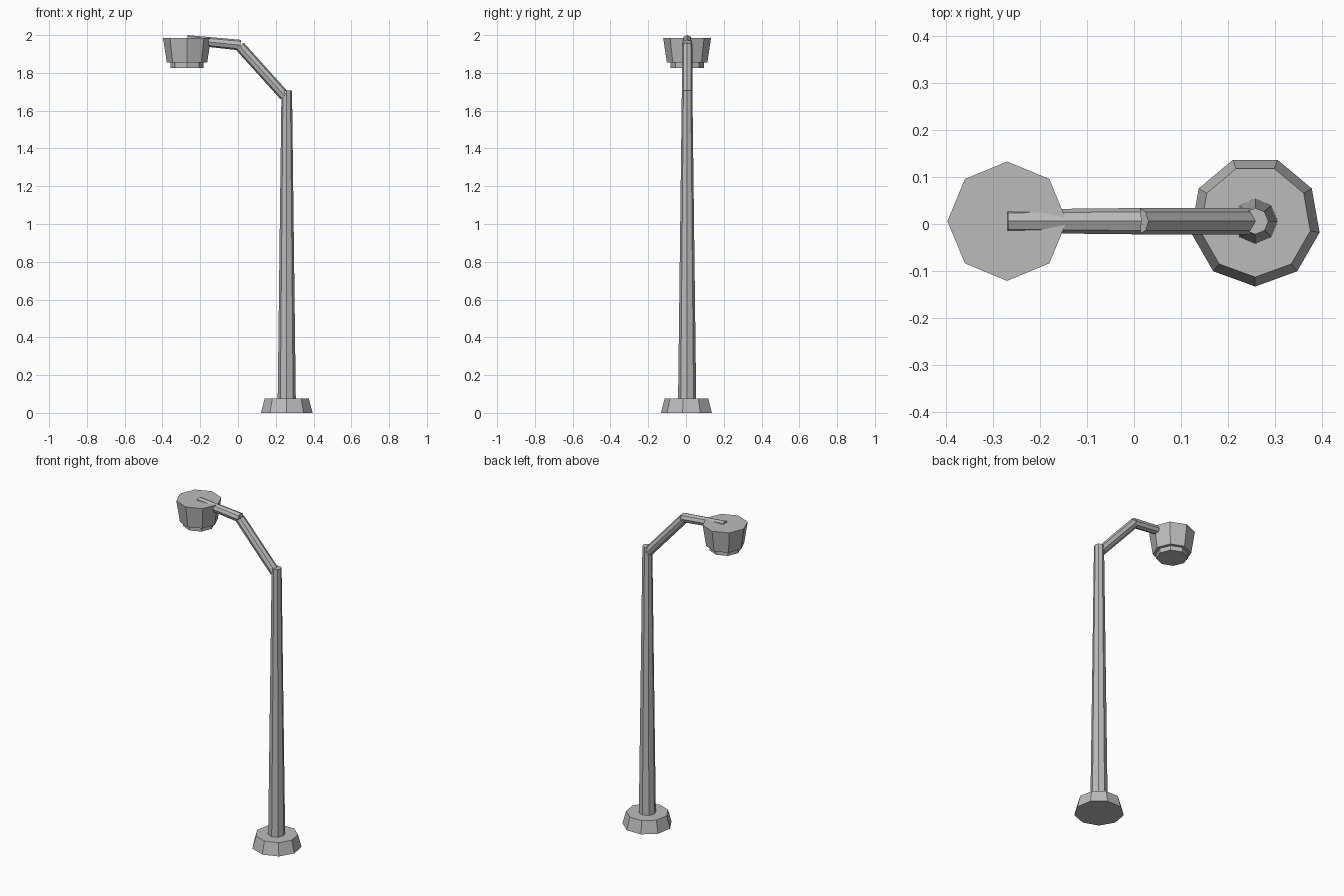
import bpy, bmesh, math
from mathutils import Vector, Matrix

if "Cube" in bpy.data.objects:
    bpy.data.objects.remove(bpy.data.objects["Cube"])

metal = bpy.data.materials.new("grey_metal")
metal.use_nodes = True
GREY = (0.5, 0.5, 0.5, 1)
metal.diffuse_color = GREY
metal.node_tree.nodes["Principled BSDF"].inputs["Base Color"].default_value = GREY

Y = 0.006        # shared centre line
POLE_X = 0.258
LAMP_X = -0.27


def lathe(name, sides, start, rings, matrix):
    """Closed flat-shaded prism from (radius, height) rings along local z."""
    bm = bmesh.new()
    loops = []
    for r, h in rings:
        angles = [start + math.tau * i / sides for i in range(sides)]
        loops.append([bm.verts.new((r * math.cos(a), r * math.sin(a), h)) for a in angles])
    for low, high in zip(loops, loops[1:]):
        for i in range(sides):
            j = (i + 1) % sides
            bm.faces.new((low[i], low[j], high[j], high[i]))
    bm.faces.new(loops[0][::-1])
    bm.faces.new(loops[-1])
    bm.normal_update()
    mesh = bpy.data.meshes.new(name)
    bm.to_mesh(mesh)
    bm.free()
    mesh.materials.append(metal)
    obj = bpy.data.objects.new(name, mesh)
    obj.matrix_world = matrix
    bpy.context.collection.objects.link(obj)
    return obj


def upright(x):
    return Matrix.Translation((x, Y, 0))


def tube(name, a, b, r0, r1):
    """Eight-sided tube between two (x, z) points, with a ridge on top."""
    a, b = Vector((a[0], Y, a[1])), Vector((b[0], Y, b[1]))
    axis = b - a
    z = axis.normalized()
    y = Vector((0, 1, 0))
    x = y.cross(z)
    rot = Matrix((x, y, z)).transposed().to_4x4()
    return lathe(name, 8, 0, [(r0, 0), (r1, axis.length)], Matrix.Translation(a) @ rot)


# Foot and tapering pole
lathe("base", 9, -math.pi / 2, [(0.139, 0), (0.119, 0.075)], upright(POLE_X))
lathe("pole", 8, 0, [(0.048, 0.07), (0.028, 1.707)], upright(POLE_X))

# Two-part arm
tube("lower_arm", (0.246, 1.679), (0.01, 1.941), 0.028, 0.028)
tube("upper_arm", (0.013, 1.947), (LAMP_X, 1.975), 0.028, 0.025)

# Lamp head with stepped lens underneath
lathe("lamp_head", 8, 0,
      [(0.088, 1.827), (0.088, 1.855), (0.107, 1.855), (0.127, 1.986)], upright(LAMP_X))
